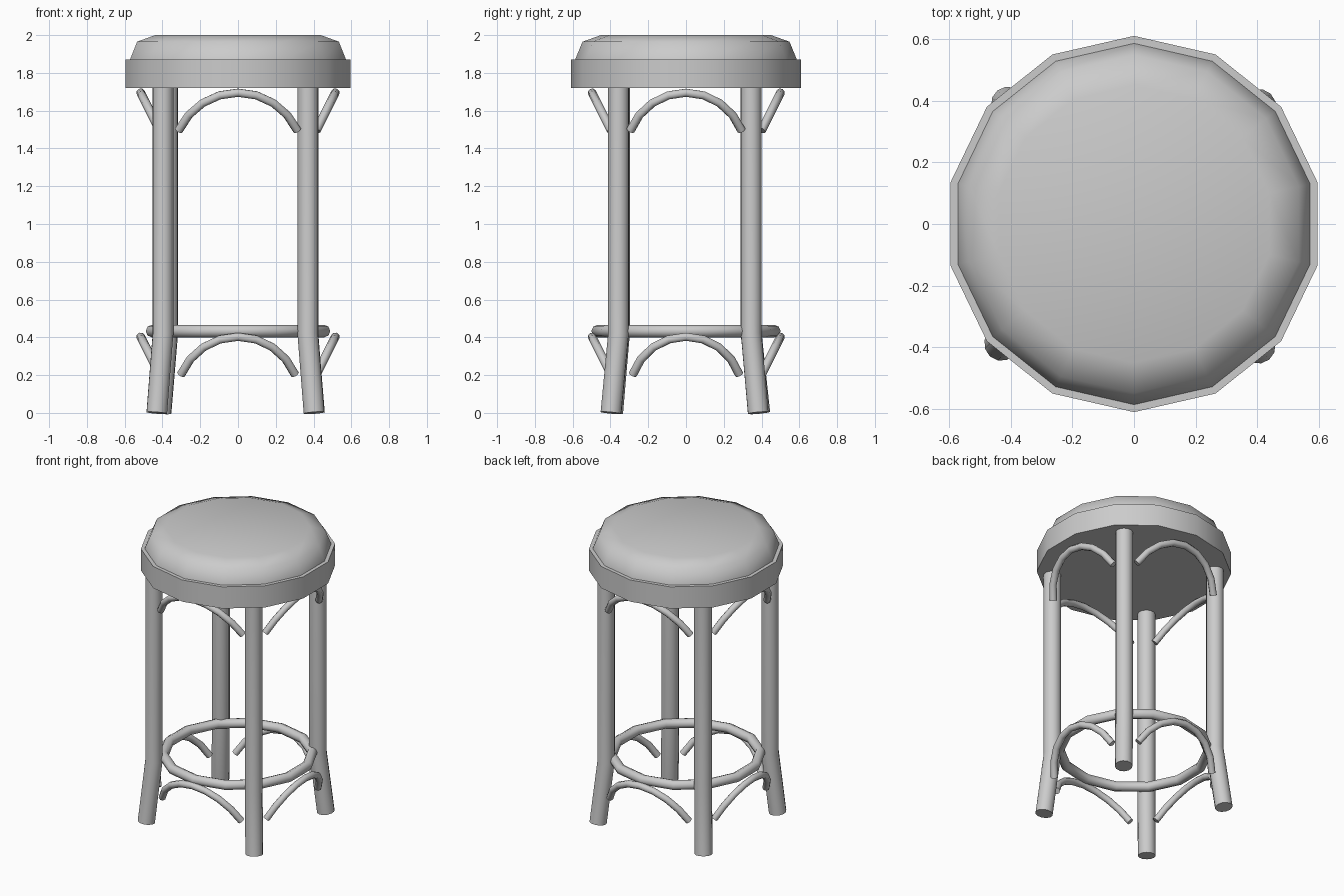
import bpy, bmesh
from math import sin, cos, pi, radians, asin

if "Cube" in bpy.data.objects:
    bpy.data.objects.remove(bpy.data.objects["Cube"])


def finish(obj, angle):
    bpy.ops.object.select_all(action='DESELECT')
    obj.select_set(True)
    bpy.context.view_layer.objects.active = obj
    if obj.type == 'CURVE':
        bpy.ops.object.convert(target='MESH')
    bpy.ops.object.shade_smooth_by_angle(angle=radians(angle))


def lathe(name, profile, sides, angle):
    """Stack of polygon rings (radius, z), capped at both ends."""
    bm = bmesh.new()
    rings = [[bm.verts.new((r * cos(pi / 2 + 2 * pi * i / sides),
                            r * sin(pi / 2 + 2 * pi * i / sides), z))
              for i in range(sides)] for r, z in profile]
    for a, b in zip(rings, rings[1:]):
        for i in range(sides):
            j = (i + 1) % sides
            bm.faces.new((a[i], a[j], b[j], b[i]))
    bm.faces.new(rings[0][::-1])
    bm.faces.new(rings[-1])
    mesh = bpy.data.meshes.new(name)
    bm.to_mesh(mesh)
    bm.free()
    obj = bpy.data.objects.new(name, mesh)
    bpy.context.collection.objects.link(obj)
    finish(obj, angle)


def tube(name, points, radius, res=2, cyclic=False):
    """Round rod swept along a polyline."""
    cu = bpy.data.curves.new(name, 'CURVE')
    cu.dimensions = '3D'
    cu.bevel_depth = radius
    cu.bevel_resolution = res
    cu.use_fill_caps = True
    sp = cu.splines.new('POLY')
    sp.points.add(len(points) - 1)
    for p, co in zip(sp.points, points):
        p.co = (*co, 1)
    sp.use_cyclic_u = cyclic
    obj = bpy.data.objects.new(name, cu)
    bpy.context.collection.objects.link(obj)
    finish(obj, 50)


# Seat: 14-sided band with a domed cushion
lathe("seat_band", [(0.61, 1.72), (0.61, 1.87)], 14, 30)
lathe("seat_cushion", [(0.587, 1.86), (0.585, 1.875), (0.548, 1.965), (0.45, 2.0)], 14, 65)

# Legs: straight, splayed below the foot ring (top xy, foot xy)
legs = {
    "front_left_leg": ((-0.397, -0.352), (-0.43, -0.388)),
    "front_right_leg": ((0.37, -0.357), (0.403, -0.397)),
    "back_left_leg": ((-0.373, 0.345), (-0.408, 0.39)),
    "back_right_leg": ((0.37, 0.345), (0.405, 0.382)),
}
for name, (top, foot) in legs.items():
    tube(name, [(*foot, 0), (*top, 0.42), (*top, 1.725)], 0.056, 4)

# Foot ring inside the legs
tube("foot_ring", [(0.468 * sin(2 * pi * i / 14), 0.468 * cos(2 * pi * i / 14), 0.433)
                   for i in range(14)], 0.033, 2, True)


# Arched braces: circular arcs leaning outward toward the peak
def arch(name, half, out, peak, side, along_x):
    h = 0.2
    R = (half * half + h * h) / (2 * h)
    t = asin(half / R)
    pts = []
    for i in range(9):
        a = t * (i / 4 - 1)
        s, drop = R * sin(a), R * (1 - cos(a))
        o = side * (out - 0.5 * drop)
        pts.append((s, o, peak - drop) if along_x else (o, s, peak - drop))
    tube(name, pts, 0.023)


for level, peak, trim in (("upper", 1.695, 0), ("lower", 0.403, 0.012)):
    arch(f"{level}_front_brace", 0.314 - trim, 0.497, peak, -1, True)
    arch(f"{level}_back_brace", 0.314 - trim, 0.5, peak, 1, True)
    arch(f"{level}_left_brace", 0.294 - trim, 0.515, peak, -1, False)
    arch(f"{level}_right_brace", 0.294 - trim, 0.515, peak, 1, False)
